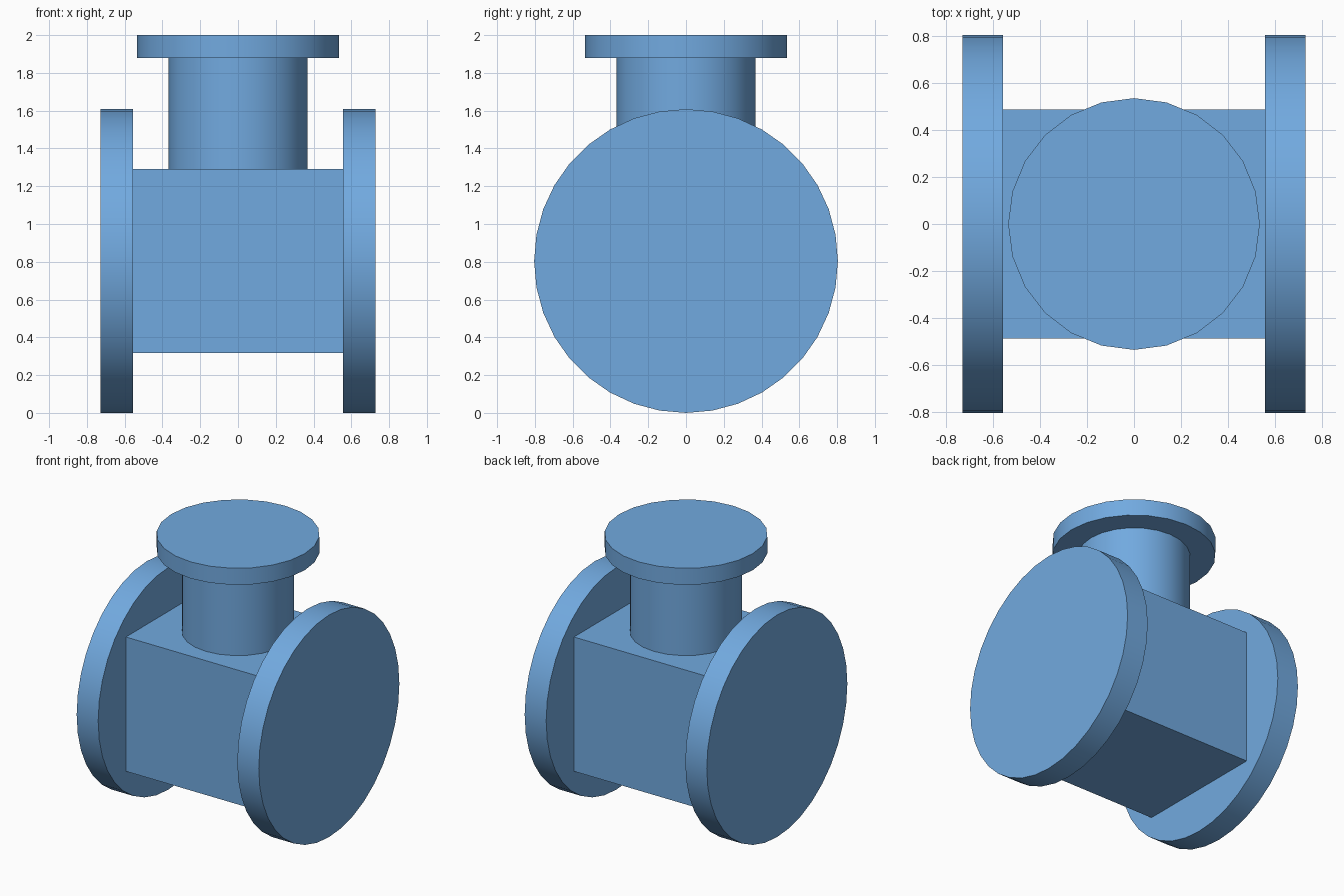
import bpy
from math import pi, radians

if "Cube" in bpy.data.objects:
    bpy.data.objects.remove(bpy.data.objects["Cube"])

AXIS_Z = 0.804  # height of the main pipe axis, equal to the end flange radius

# Blue paint shared by all parts
paint = bpy.data.materials.new("blue_paint")
paint.diffuse_color = (0.167, 0.40, 0.742, 1)
paint.use_nodes = True
paint.node_tree.nodes["Principled BSDF"].inputs["Base Color"].default_value = paint.diffuse_color


def smooth(obj):
    bpy.ops.object.select_all(action='DESELECT')
    obj.select_set(True)
    bpy.context.view_layer.objects.active = obj
    bpy.ops.object.shade_smooth_by_angle(angle=radians(30))


def disc(name, radius, depth, sides, center, rotation=(0, 0, 0)):
    bpy.ops.mesh.primitive_cylinder_add(vertices=sides, radius=radius, depth=depth,
                                        location=center, rotation=rotation)
    obj = bpy.context.object
    obj.name = name
    obj.data.materials.append(paint)
    bpy.ops.object.transform_apply(location=False, rotation=True, scale=True)
    smooth(obj)
    return obj


# Square valve body between the end flanges
bpy.ops.mesh.primitive_cube_add(size=1, location=(0, 0, AXIS_Z))
body = bpy.context.object
body.name = "body"
body.scale = (1.114, 0.972, 0.972)
body.data.materials.append(paint)
bpy.ops.object.transform_apply(location=False, rotation=False, scale=True)

# Round end flanges on both sides
for side, sign in (("left", -1), ("right", 1)):
    disc(side + "_flange", AXIS_Z, 0.172, 36, (sign * 0.643, 0, AXIS_Z), (0, pi / 2, 0))

# Vertical neck and its top flange
neck_bottom, neck_top = 1.29, 1.88
disc("neck", 0.368, neck_top - neck_bottom, 24, (0, 0, (neck_top + neck_bottom) / 2))
disc("top_flange", 0.535, 2.0 - neck_top, 24, (0, 0, (2.0 + neck_top) / 2))
